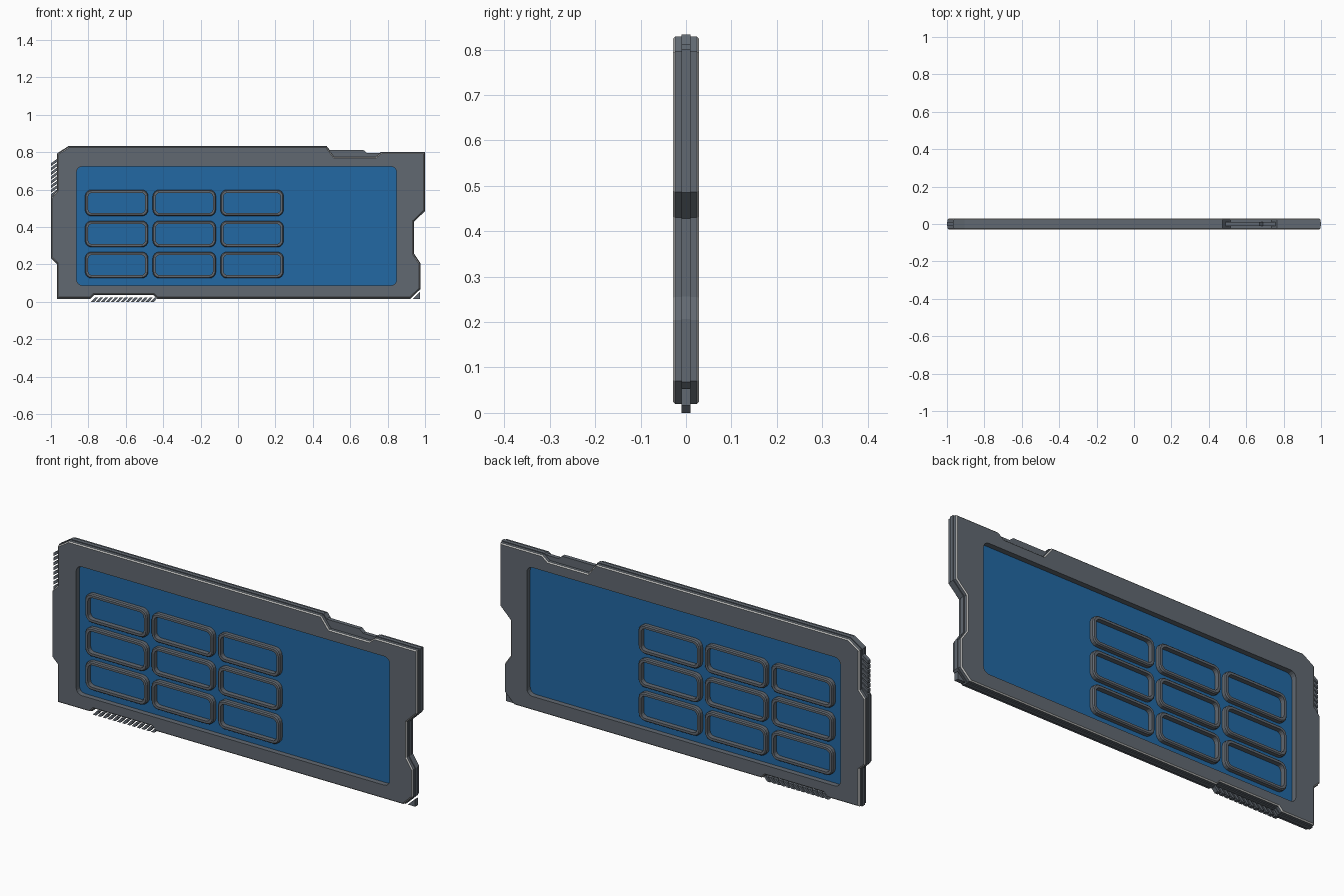
import bpy, bmesh, math
from mathutils import Vector

if "Cube" in bpy.data.objects:
    bpy.data.objects.remove(bpy.data.objects["Cube"])


def material(name, rgb):
    m = bpy.data.materials.new(name)
    m.diffuse_color = (*rgb, 1)
    m.use_nodes = True
    m.node_tree.nodes["Principled BSDF"].inputs["Base Color"].default_value = m.diffuse_color
    return m


GREY = material("slate_grey", (0.12, 0.14, 0.165))
BLUE = material("panel_blue", (0.016, 0.14, 0.37))
LIGHT = material("light_trim", (0.58, 0.58, 0.57))


def offset(pts, d):
    """Grow a counter-clockwise outline (x, z) by d with mitred corners."""
    out = []
    for i, p in enumerate(pts):
        p = Vector(p)
        a = (p - Vector(pts[i - 1])).normalized()
        b = (Vector(pts[(i + 1) % len(pts)]) - p).normalized()
        n1, n2 = Vector((a.y, -a.x)), Vector((b.y, -b.x))
        out.append(p + (n1 + n2) * d / (1 + n1.dot(n2)))
    return out


def rounded_rect(x0, x1, z0, z1, r, seg=4):
    pts = []
    corners = ((x1 - r, z0 + r, -90), (x1 - r, z1 - r, 0),
               (x0 + r, z1 - r, 90), (x0 + r, z0 + r, 180))
    for cx, cz, a0 in corners:
        for k in range(seg + 1):
            a = math.radians(a0 + 90 * k / seg)
            pts.append((cx + r * math.cos(a), cz + r * math.sin(a)))
    return pts


def wall(bm, outline, section):
    """Sweep (offset, y) section points round an outline."""
    rings = [[bm.verts.new((p[0], y, p[1])) for p in offset(outline, d)]
             for d, y in section]
    n = len(outline)
    bands = []
    for r, s in zip(rings, rings[1:]):
        bands.append([bm.faces.new((r[i], r[(i + 1) % n], s[(i + 1) % n], s[i]))
                      for i in range(n)])
    return rings, bands


def finish(bm, name, mats):
    bmesh.ops.recalc_face_normals(bm, faces=bm.faces[:])
    me = bpy.data.meshes.new(name)
    bm.to_mesh(me)
    bm.free()
    for m in mats:
        me.materials.append(m)
    ob = bpy.data.objects.new(name, me)
    bpy.context.collection.objects.link(ob)
    return ob


def ring_plate(name, outer, inner, outer_sec, inner_sec, mats, trim=False):
    """Plate with a window: swept outer and inner walls, filled front and back."""
    bm = bmesh.new()
    ro, bands = wall(bm, outer, outer_sec)
    ri, _ = wall(bm, inner, inner_sec)
    if trim:
        for f in bands[0] + bands[-1]:
            f.material_index = 1
    for k in (0, -1):
        edges = []
        for ring in (ro[k], ri[k]):
            edges += [bm.edges.get((ring[i - 1], ring[i])) for i in range(len(ring))]
        bmesh.ops.triangle_fill(bm, use_beauty=True, use_dissolve=False, edges=edges)
    return finish(bm, name, mats)


def slabs(name, outlines, half, mat):
    """Solid flat pieces of thickness 2 * half in one object."""
    bm = bmesh.new()
    for o in outlines:
        rings, _ = wall(bm, o, [(0, -half), (0, half)])
        bm.faces.new(rings[0])
        bm.faces.new(rings[1][::-1])
    return finish(bm, name, [mat])


# Outer frame with chamfered light trim and a raised centre seam
outline = [(-.965, .02), (-.79, .02), (-.77, .04), (-.45, .04), (-.43, .02),
           (.92, .02), (.972, .07), (.972, .205), (.938, .255), (.938, .43),
           (.996, .487), (.996, .797), (.765, .797), (.735, .773), (.515, .773),
           (.472, .829), (-.905, .829), (-.965, .79), (-.965, .595),
           (-.996, .56), (-.996, .235), (-.965, .205)]
half_section = [(-.005, -.029), (0, -.024), (0, -.01), (.004, -.01)]
section = half_section + [(d, -y) for d, y in reversed(half_section)]
window = rounded_rect(-.863, .848, .088, .723, .03)
ring_plate("frame", outline, window, section, [(0, -.029), (0, .029)],
           [GREY, LIGHT], trim=True)

# Blue panel set in the middle of the frame
slabs("blue_panel", [rounded_rect(-.87, .855, .081, .73, .03)], .003, BLUE)

# Nine raised rounded rims, showing on both sides
rim_section = [(-.005, -.026), (0, -.021), (0, .021), (-.005, .026)]
rim_inner = [(0, -.026), (0, .026)]
for col in range(3):
    for row in range(3):
        x, z = -.818 + .362 * col, .126 + .166 * row
        ring_plate(f"rim_{col}_{row}",
                   rounded_rect(x, x + .338, z, z + .141, .035),
                   rounded_rect(x + .016, x + .322, z + .016, z + .125, .023),
                   rim_section, rim_inner, [GREY])

# Thin tab in the top notch and corner piece at the lower right
slabs("top_tab", [[(.49, .765), (.76, .765), (.76, .795), (.69, .795),
                   (.67, .812), (.49, .812)]], .01, GREY)
slabs("corner_piece", [[(.934, .016), (.974, .016), (.974, .054)]], .01, GREY)

# Slanted fins on the left edge and under the bottom edge
slabs("left_fins", [[(-1, z), (-.966, z + .025), (-.966, z + .041), (-1, z + .016)]
                    for z in [.56 + .0235 * i for i in range(8)]], .01, GREY)
slabs("bottom_fins", [[(x, 0), (x + .017, 0), (x + .039, .024), (x + .022, .024)]
                      for x in [-.785 + .0265 * i for i in range(13)]], .01, GREY)
